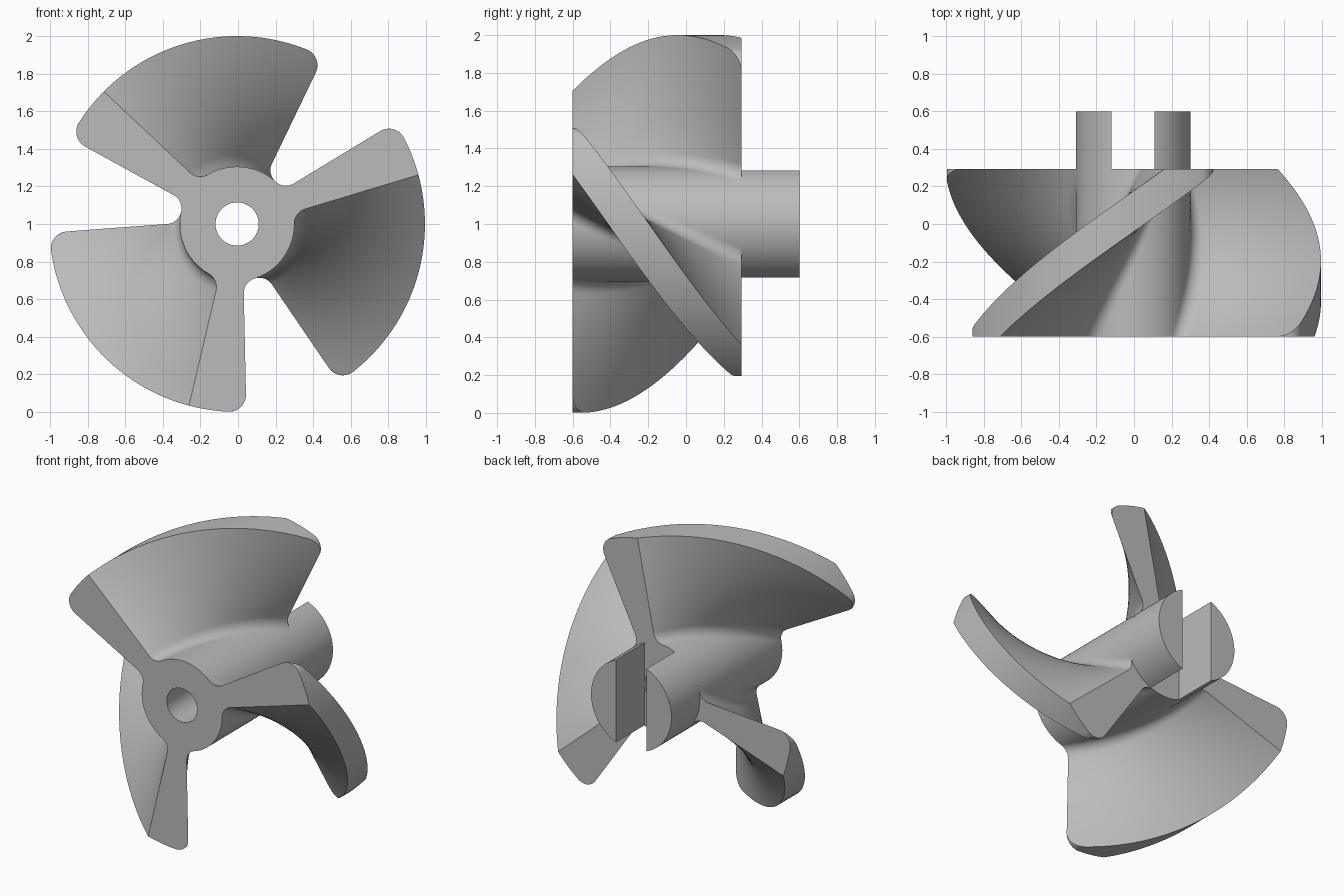
import bpy, bmesh
from math import sin, cos, atan2, asin, acos, hypot, sqrt, radians, pi
from mathutils import Vector

if "Cube" in bpy.data.objects:
    bpy.data.objects.remove(bpy.data.objects["Cube"])

CX, CZ = -0.005, 1.0                    # axis of rotation, parallel to y
FRONT, BACK, END = -0.6, 0.293, 0.6
HUB, RIM, BORE = 0.305, 1.0, 0.115
TWIST = radians(-72.5)
FIRST_ARM = radians(24)
CORNER = 0.09                           # tip corner rounding
ROOT = 0.08                             # root fillet
SLOT = 0.115                            # half width of the shaft slot

grey = bpy.data.materials.new("light_grey")
grey.use_nodes = True
colour = (0.5, 0.5, 0.5, 1)
grey.diffuse_color = colour
grey.node_tree.nodes["Principled BSDF"].inputs["Base Color"].default_value = colour


def finish(name, bm):
    bmesh.ops.recalc_face_normals(bm, faces=bm.faces)
    mesh = bpy.data.meshes.new(name)
    bm.to_mesh(mesh)
    bm.free()
    obj = bpy.data.objects.new(name, mesh)
    bpy.context.collection.objects.link(obj)
    mesh.materials.append(grey)
    bpy.ops.object.select_all(action='DESELECT')
    obj.select_set(True)
    bpy.context.view_layer.objects.active = obj
    bpy.ops.object.shade_smooth_by_angle(angle=radians(28))
    return obj


def half_width(x):
    return 0.028 + 0.127 * x


def half_arm():
    """Upper half of one arm outline as (angle, radius), hub to rim."""
    slope = 0.127
    norm = sqrt(1 + slope * slope)
    cx = HUB
    for _ in range(40):
        cy = half_width(cx) + ROOT * norm
        cx = sqrt((HUB + ROOT) ** 2 - cy * cy)
    start, stop = atan2(-cy, -cx), atan2(-1, slope)
    pts = []
    for i in range(13):                 # root fillet
        a = start + (stop - start) * i / 12
        pts.append((cx + ROOT * cos(a), cy + ROOT * sin(a)))
    x0 = pts[-1][0]
    x1 = 0.987
    for i in range(1, 17):              # straight flank
        x = x0 + (x1 - x0) * i / 16
        pts.append((x, half_width(x)))
    return [(atan2(y, x), hypot(x, y)) for x, y in pts]


# One third of the section: lower flank, rim, upper flank, hub arc
upper = half_arm()
tip, root = upper[-1][0], upper[0][0]
rim = [(-tip * cos(pi * i / 32), RIM) for i in range(33)]
gap = 2 * pi / 3 - 2 * root
hub_arc = [(root + gap * i / 24, HUB) for i in range(1, 24)]
section = [(-a, r) for a, r in upper[:-1]] + rim + upper[-2::-1] + hub_arc

EDGE = atan2(half_width(0.9), 0.9)
reach = RIM - CORNER
inset = asin(CORNER / reach)


def tip_limit(angle):
    """Rim radius with rounded corners at both ends of the blade fan."""
    over = max(angle - (EDGE - inset), (TWIST - EDGE + inset) - angle)
    if over <= 0:
        return RIM
    over = min(over, inset)
    return reach * cos(over) + sqrt(max(0, CORNER ** 2 - (reach * sin(over)) ** 2))


def ring(bm, t, bore=False):
    verts = []
    for arm in range(3):
        for a, r in section:
            turned = a + TWIST * t
            if bore:
                r = BORE
            elif r > 0.7:
                r = min(r, tip_limit(turned))
            ang = turned + FIRST_ARM + arm * 2 * pi / 3
            verts.append(bm.verts.new((CX + r * cos(ang), FRONT + (BACK - FRONT) * t,
                                       CZ + r * sin(ang))))
    return verts


# Twisted hub and blades, with the bore closing the loop of rings
bm = bmesh.new()
STEPS, INNER = 96, 24
rings = [ring(bm, i / STEPS) for i in range(STEPS + 1)]
rings += [ring(bm, 1 - i / INNER, True) for i in range(INNER + 1)]
for k, a in enumerate(rings):
    b = rings[(k + 1) % len(rings)]
    for i in range(len(a)):
        j = (i + 1) % len(a)
        bm.faces.new((a[i], a[j], b[j], b[i]))
bmesh.ops.remove_doubles(bm, verts=bm.verts, dist=0.0002)
finish("hub_and_blades", bm)

# Two half-round shaft prongs beside the slot
spread = acos(SLOT / HUB)
for side, name in ((1, "left_prong"), (-1, "right_prong")):
    bm = bmesh.new()
    outline = []
    for i in range(33):
        a = spread * (i / 16 - 1)
        outline.append(bm.verts.new((CX + side * HUB * cos(a), BACK, CZ + HUB * sin(a))))
    face = bm.faces.new(outline)
    out = bmesh.ops.extrude_face_region(bm, geom=[face])
    moved = [v for v in out["geom"] if isinstance(v, bmesh.types.BMVert)]
    bmesh.ops.translate(bm, verts=moved, vec=Vector((0, END - BACK, 0)))
    if not face.is_valid or face not in bm.faces[:]:
        bm.faces.new(outline)
    finish(name, bm)
